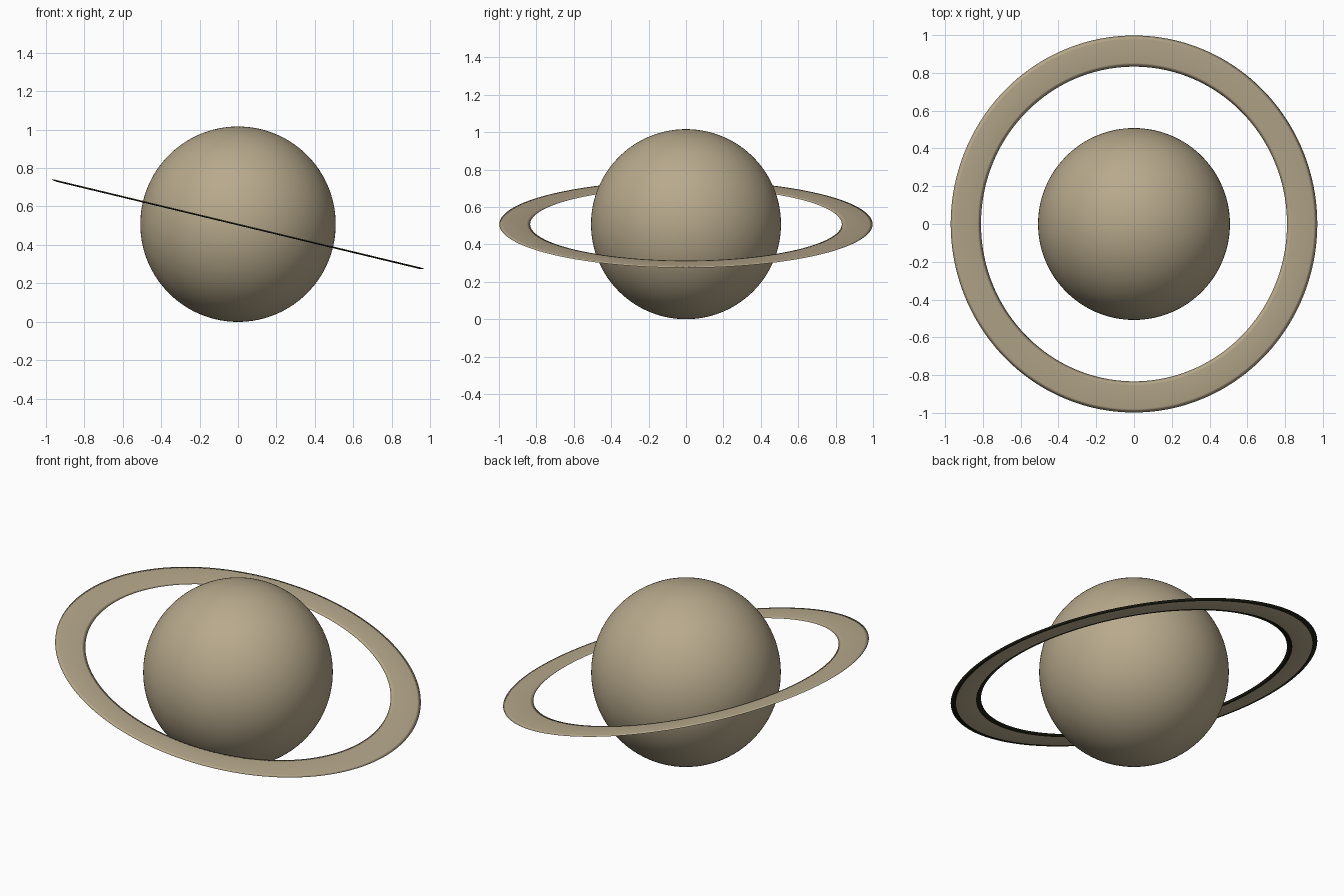
import bpy, math, bmesh
from mathutils import Matrix, Vector

if "Cube" in bpy.data.objects:
    bpy.data.objects.remove(bpy.data.objects["Cube"])

R = 0.508                      # globe radius, also its centre height
TILT = math.radians(13.5)      # ring tilts down towards +x
INNER, OUTER = 0.833, 0.998
TOP, BOTTOM = 0.003, 0.006     # ring height above and below its rim
LIP, UNDER = 0.02, 0.028       # bevel widths, upper and lower


def material(name, rgb):
    m = bpy.data.materials.new(name)
    m.diffuse_color = (*rgb, 1)
    m.use_nodes = True
    m.node_tree.nodes["Principled BSDF"].inputs["Base Color"].default_value = m.diffuse_color
    return m


sand = material("sand", (0.475, 0.397, 0.262))
black = material("olive black", (0.012, 0.012, 0.006))

# Globe, poles leaning with the ring
bpy.ops.mesh.primitive_uv_sphere_add(segments=128, ring_count=64, radius=R,
                                     location=(0, 0, R), rotation=(0, TILT, 0))
globe = bpy.context.object
globe.name = "planet_globe"
globe.data.materials.append(sand)
bpy.ops.object.shade_smooth()

# Ring: thin bevelled section spun around the axis
section = [(INNER, 0), (INNER + UNDER, -BOTTOM), (OUTER - UNDER, -BOTTOM),
           (OUTER, 0), (OUTER - LIP, TOP), (INNER + LIP, TOP)]
bm = bmesh.new()
verts = [bm.verts.new((r, 0, z)) for r, z in section]
edges = [bm.edges.new((verts[i], verts[(i + 1) % len(verts)])) for i in range(len(verts))]
bmesh.ops.spin(bm, geom=verts + edges, cent=(0, 0, 0), axis=(0, 0, 1),
               angle=math.tau, steps=192, use_merge=True)
bmesh.ops.remove_doubles(bm, verts=bm.verts, dist=1e-5)
bmesh.ops.recalc_face_normals(bm, faces=bm.faces)
for f in bm.faces:
    f.smooth = True
    z = f.calc_center_median().z
    f.material_index = 1 if -0.9 * BOTTOM < z < 0 else 0   # dark lower bevels
bm.transform(Matrix.Translation(Vector((0, 0, R))) @ Matrix.Rotation(TILT, 4, 'Y'))
mesh = bpy.data.meshes.new("planet_ring")
bm.to_mesh(mesh)
bm.free()
mesh.materials.append(sand)
mesh.materials.append(black)
ring = bpy.data.objects.new("planet_ring", mesh)
bpy.context.collection.objects.link(ring)
